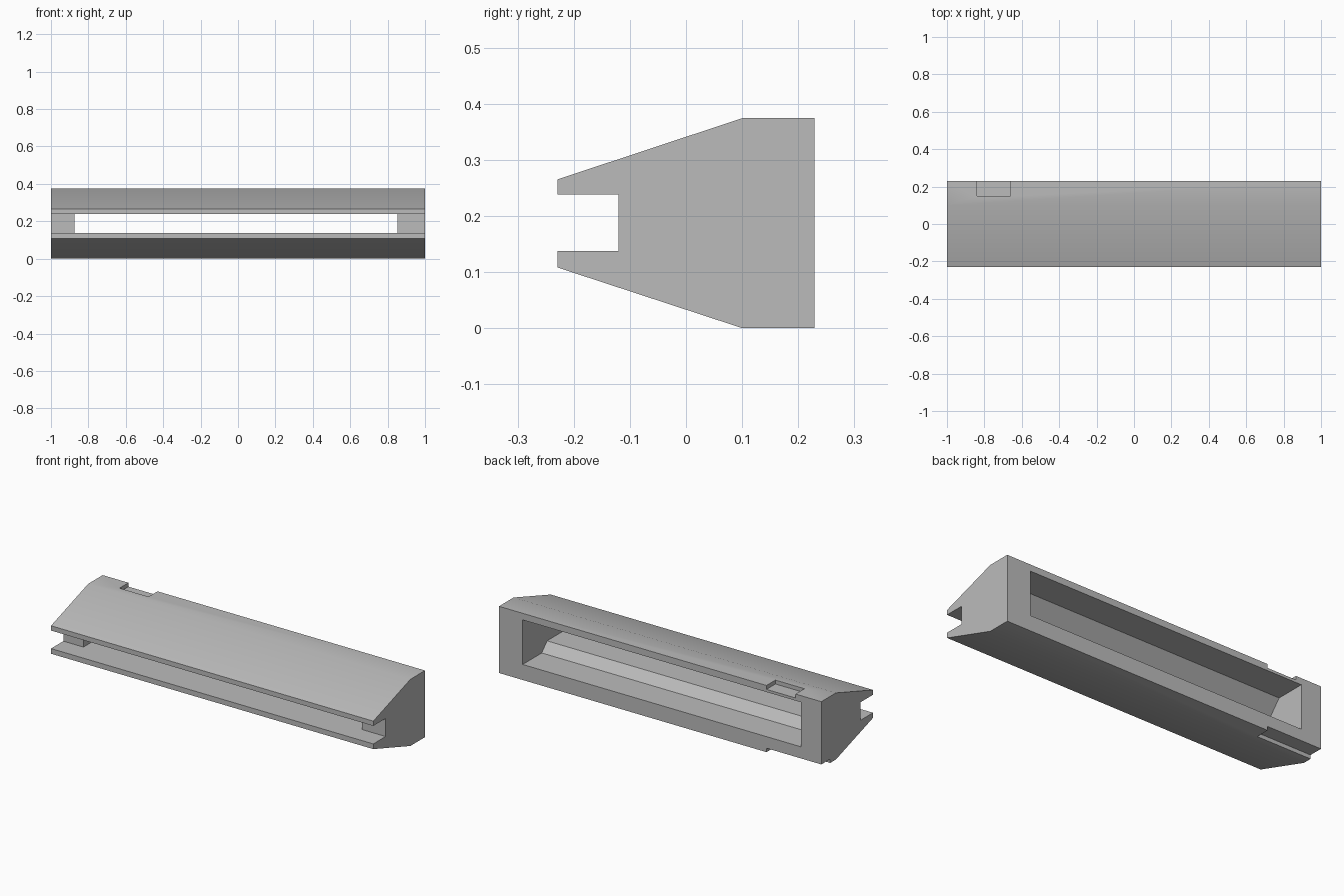
import bpy
import bmesh
import math

cube = bpy.data.objects.get("Cube")
if cube:
    bpy.data.objects.remove(cube, do_unlink=True)

# Shared dimensions
HEIGHT = 0.374
BACK = 0.229
GROOVE_LOW, GROOVE_HIGH = 0.137, 0.238
GROOVE_DEPTH = -0.12
NOTCH = 0.022

grey = bpy.data.materials.new("light_grey")
grey.use_nodes = True
colour = (0.5, 0.5, 0.5, 1)
grey.diffuse_color = colour
grey.node_tree.nodes["Principled BSDF"].inputs["Base Color"].default_value = colour


def extrude_along_x(name, profile, x0, x1):
    """Make a closed prism from a (y, z) outline."""
    bm = bmesh.new()
    face = bm.faces.new([bm.verts.new((x0, y, z)) for y, z in profile])
    result = bmesh.ops.extrude_face_region(bm, geom=[face])
    moved = [g for g in result["geom"] if isinstance(g, bmesh.types.BMVert)]
    bmesh.ops.translate(bm, verts=moved, vec=(x1 - x0, 0, 0))
    bmesh.ops.recalc_face_normals(bm, faces=bm.faces)
    mesh = bpy.data.meshes.new(name)
    bm.to_mesh(mesh)
    bm.free()
    mesh.materials.append(grey)
    obj = bpy.data.objects.new(name, mesh)
    bpy.context.collection.objects.link(obj)
    return obj


def rectangle(y0, y1, z0, z1):
    return [(y0, z0), (y1, z0), (y1, z1), (y0, z1)]


def cut(target, cutter):
    """Subtract the cutter and discard it."""
    cutter.hide_render = True
    mod = target.modifiers.new(cutter.name, "BOOLEAN")
    mod.operation = "DIFFERENCE"
    mod.solver = "EXACT"
    mod.object = cutter
    bpy.context.view_layer.objects.active = target
    bpy.ops.object.modifier_apply(modifier=mod.name)
    bpy.data.objects.remove(cutter, do_unlink=True)


# Tapered bar with a groove along the front
housing = extrude_along_x("housing", [
    (-BACK, 0.108), (0.1, 0), (BACK, 0), (BACK, HEIGHT), (0.1, HEIGHT),
    (-BACK, 0.265), (-BACK, GROOVE_HIGH), (GROOVE_DEPTH, GROOVE_HIGH),
    (GROOVE_DEPTH, GROOVE_LOW), (-BACK, GROOVE_LOW)], -1, 1)

# Cavity open at the back, funnelling into a slot through the groove
cut(housing, extrude_along_x("cavity_cutter", [
    (0.3, 0.087), (0.06, 0.087), (0.013, GROOVE_LOW), (-0.15, GROOVE_LOW),
    (-0.15, GROOVE_HIGH), (-0.025, GROOVE_HIGH), (0.06, 0.337), (0.3, 0.337)],
    -0.875, 0.853))

# Notch in the top back edge, and a longer one below that runs to the end
cut(housing, extrude_along_x("top_notch_cutter",
    rectangle(0.15, 0.3, HEIGHT - NOTCH, HEIGHT + 0.1), -0.84, -0.66))
cut(housing, extrude_along_x("bottom_notch_cutter",
    rectangle(0.15, 0.3, -0.1, NOTCH), -1.1, -0.66))

# Soft shading over the shallow bends only
bpy.ops.object.select_all(action="DESELECT")
housing.select_set(True)
bpy.context.view_layer.objects.active = housing
bpy.ops.object.shade_smooth_by_angle(angle=math.radians(30))
